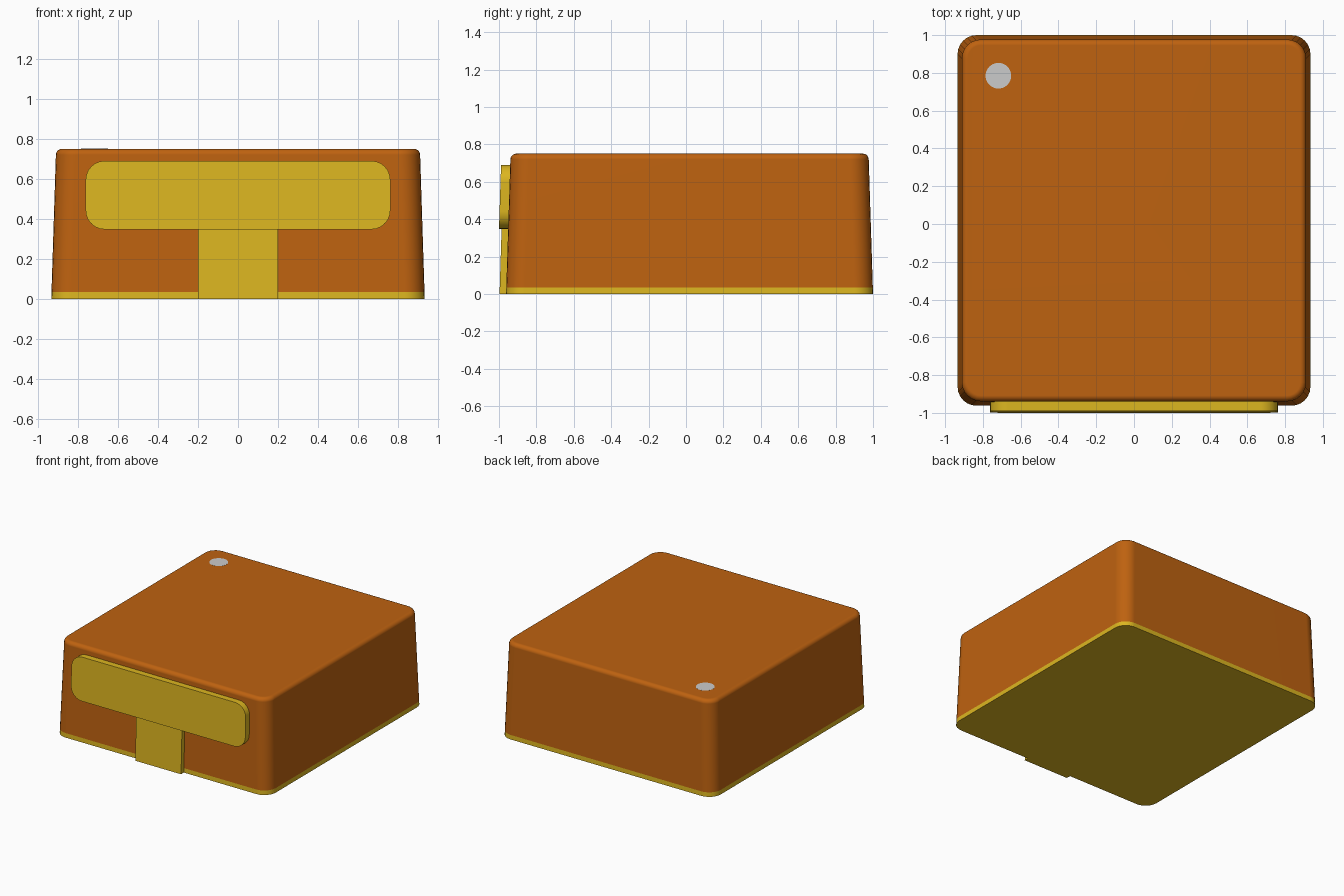
import bpy, bmesh, math

if "Cube" in bpy.data.objects:
    bpy.data.objects.remove(bpy.data.objects["Cube"])

DRAFT = 0.024 / 0.75          # inward lean of every wall per unit height
HX, HY, CY, H = 0.934, 0.981, 0.019, 0.75


def material(name, rgb):
    m = bpy.data.materials.new(name)
    m.diffuse_color = (*rgb, 1)
    m.use_nodes = True
    m.node_tree.nodes["Principled BSDF"].inputs["Base Color"].default_value = m.diffuse_color
    return m


orange = material("orange", (0.515, 0.122, 0.005))
gold = material("gold", (0.72, 0.467, 0.0145))
grey = material("grey", (0.65, 0.65, 0.65))


def rounded_rect(hx, hy, r, n=6):
    pts = []
    for i, (sx, sy) in enumerate([(1, 1), (-1, 1), (-1, -1), (1, -1)]):
        if r == 0:
            pts.append((sx * hx, sy * hy))
            continue
        for k in range(n + 1):
            a = math.pi / 2 * (i + k / n)
            pts.append((sx * (hx - r) + r * math.cos(a), sy * (hy - r) + r * math.sin(a)))
    return pts


def loft(name, rings, mat=None, bottom=True, top=True):
    bm = bmesh.new()
    loops = [[bm.verts.new(p) for p in ring] for ring in rings]
    n = len(loops[0])
    for a, b in zip(loops, loops[1:]):
        for i in range(n):
            j = (i + 1) % n
            bm.faces.new((a[i], a[j], b[j], b[i]))
    if bottom:
        bm.faces.new(loops[0][::-1])
    if top:
        bm.faces.new(loops[-1])
    bmesh.ops.recalc_face_normals(bm, faces=bm.faces)
    me = bpy.data.meshes.new(name)
    bm.to_mesh(me)
    bm.free()
    ob = bpy.data.objects.new(name, me)
    bpy.context.collection.objects.link(ob)
    if mat:
        me.materials.append(mat)
    bpy.context.view_layer.objects.active = ob
    ob.select_set(True)
    bpy.ops.object.shade_smooth_by_angle(angle=math.radians(35))
    ob.select_set(False)
    # Keep the large faces flat in shading
    ob.modifiers.new("flat_faces", 'WEIGHTED_NORMAL').keep_sharp = True
    return ob


def body_ring(z, inset=0.0):
    d = DRAFT * z + inset
    return [(x, y + CY, z) for x, y in rounded_rect(HX - d, HY - d, 0.1 - inset)]


# Base sheet wrapped by the bottom rim
loft("base_plate", [body_ring(0), body_ring(0.035)], gold, top=False)

# Tapered housing with a rounded top edge
R = 0.03
edge = [body_ring(H - R + R * math.sin(a), R * (1 - math.cos(a)))
        for a in [math.pi / 2 * k / 5 for k in range(6)]]
loft("housing", [body_ring(0.035)] + edge, orange, bottom=False)


# Front contact parts lie parallel to the sloping front wall
def front_part(name, hx, z0, z1, r, thickness):
    outline = [(x, z + (z0 + z1) / 2) for x, z in rounded_rect(hx, (z1 - z0) / 2, r)]
    rings = [[(x, CY - HY + DRAFT * z + off, z) for x, z in outline]
             for off in (0.003, -thickness)]
    return loft(name, rings, gold)


front_part("front_bar", 0.762, 0.347, 0.69, 0.095, 0.049)
front_part("front_stem", 0.2, 0.0, 0.36, 0, 0.035)

# Round marker on the top
loft("marker_dot", [[(-0.718 + 0.068 * math.cos(a), 0.785 + 0.068 * math.sin(a), z)
                     for a in [math.tau * k / 32 for k in range(32)]]
                    for z in (H - 0.005, H + 0.0007)], grey)
